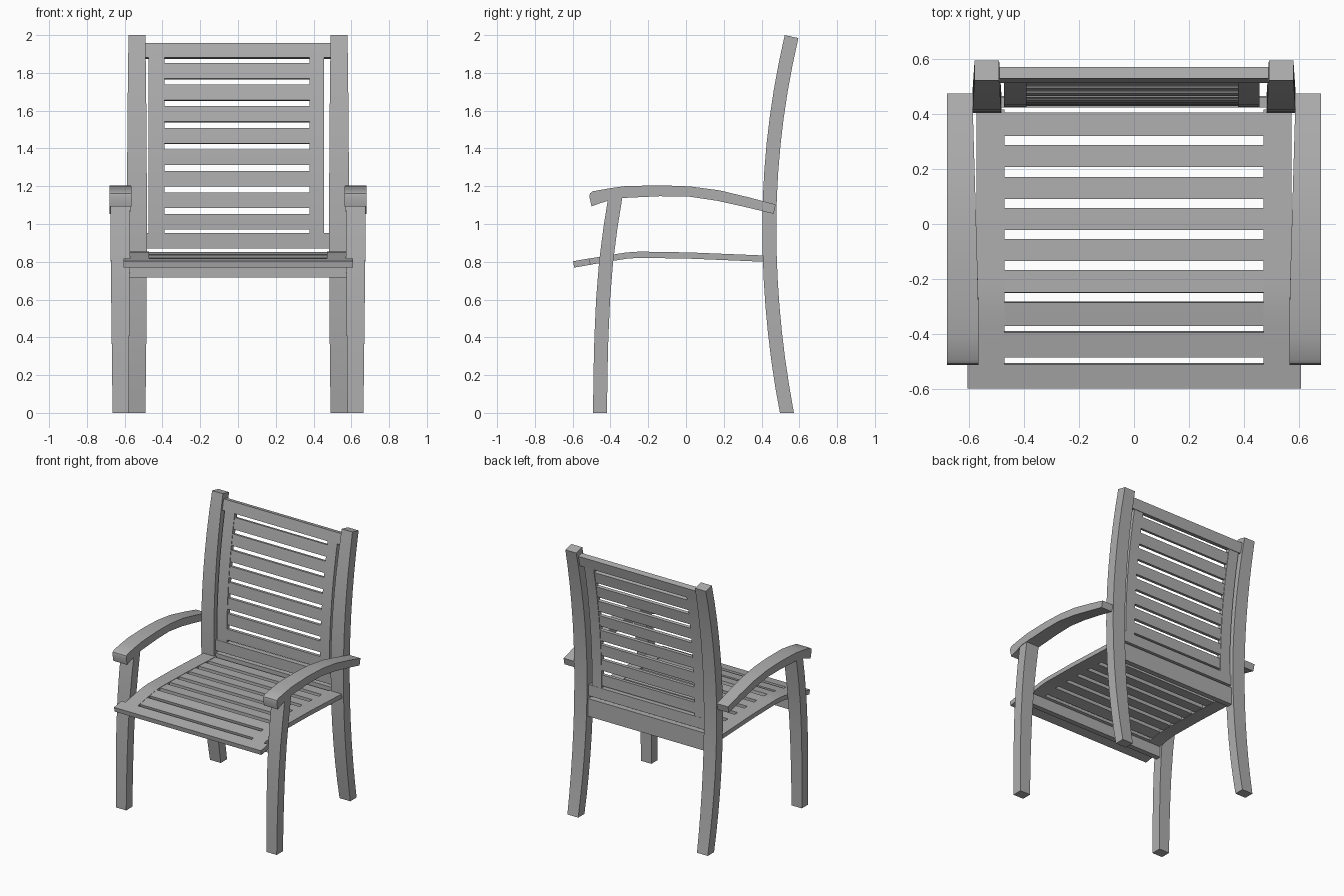
import bpy, bmesh
from mathutils import Vector

if "Cube" in bpy.data.objects:
    bpy.data.objects.remove(bpy.data.objects["Cube"])

# dark grey paint for every part
GREY = bpy.data.materials.new("dark_grey")
GREY.diffuse_color = (0.42, 0.42, 0.42, 1)
GREY.use_nodes = True
GREY.node_tree.nodes["Principled BSDF"].inputs["Base Color"].default_value = GREY.diffuse_color


def prism(name, rings, smooth=True):
    """Skin a chain of four-cornered rings into a closed bar."""
    bm = bmesh.new()
    vs = [[bm.verts.new(c) for c in r] for r in rings]
    for a, b in zip(vs, vs[1:]):
        for i in range(4):
            j = (i + 1) % 4
            bm.faces.new((a[i], a[j], b[j], b[i]))
    bm.faces.new(vs[0])
    bm.faces.new(vs[-1])
    bmesh.ops.recalc_face_normals(bm, faces=bm.faces)
    me = bpy.data.meshes.new(name)
    bm.to_mesh(me)
    bm.free()
    me.materials.append(GREY)
    ob = bpy.data.objects.new(name, me)
    bpy.context.collection.objects.link(ob)
    if smooth:
        bpy.ops.object.select_all(action='DESELECT')
        ob.select_set(True)
        bpy.context.view_layer.objects.active = ob
        bpy.ops.object.shade_smooth_by_angle()
    return ob


def sweep(name, path, thick, xs, flat_start=False):
    """Bar following a (y, z) path; xs(y, z) gives its two x limits."""
    pts = [Vector(p) for p in path]
    rings = []
    for i, p in enumerate(pts):
        t = (pts[min(i + 1, len(pts) - 1)] - pts[max(i - 1, 0)]).normalized()
        n = Vector((-t.y, t.x)) * thick / 2
        if flat_start and i == 0:
            n = Vector((-thick / 2, 0))
        x0, x1 = xs(*p)
        a, b = p + n, p - n
        rings.append([(x0, *a), (x1, *a), (x1, *b), (x0, *b)])
    return prism(name, rings)


def span(a, b, n):
    return [a + (b - a) * i / n for i in range(n + 1)]


def post_y(z):
    return 0.441 + (0.115 if z > 0.98 else 0.097) * (z - 0.98) ** 2


def seat_z(y):
    pts = [(-0.62, 0.782), (-0.36, 0.826), (-0.28, 0.838), (0.02, 0.833), (0.43, 0.816)]
    for (a, za), (b, zb) in zip(pts, pts[1:]):
        if y <= b:
            return za + (zb - za) * (y - a) / (b - a)
    return pts[-1][1]


def seat_bar(name, y0, y1, x0, x1, thick, n=2):
    return sweep(name, [(y, seat_z(y)) for y in span(y0, y1, n)], thick, lambda y, z: (x0, x1))


def back_bar(name, z0, z1, x0, x1, thick, n=2):
    return sweep(name, [(post_y(z), z) for z in span(z0, z1, n)], thick, lambda y, z: (x0, x1))


def box(name, x0, x1, y0, y1, z0, z1):
    return prism(name, [[(x, y0, z0), (x, y1, z0), (x, y1, z1), (x, y0, z1)] for x in (x0, x1)],
                 smooth=False)


# arm rest outline as (top, bottom) pairs of (y, z), rounded at the nose
ARM = [((-0.512, 1.146), (-0.50, 1.093)), ((-0.508, 1.162), (-0.485, 1.099)),
       ((-0.494, 1.173), (-0.46, 1.108)), ((-0.41, 1.188), (-0.38, 1.134)),
       ((-0.326, 1.200), (-0.31, 1.139)), ((-0.14, 1.205), (-0.14, 1.147)),
       ((0.02, 1.199), (0.01, 1.146)), ((0.178, 1.178), (0.165, 1.123)),
       ((0.337, 1.140), (0.322, 1.088)), ((0.475, 1.103), (0.464, 1.054))]

LEG = [(-0.455, 0), (-0.453, 0.2), (-0.448, 0.4), (-0.439, 0.6), (-0.423, 0.8),
       (-0.400, 0.98), (-0.373, 1.15)]

for side, s in (("left", -1), ("right", 1)):
    # curved rear post, slightly wider at the middle
    def post_x(y, z, s=s):
        w = 0.0525 - 0.008 * (z - 1) ** 2
        return s * (0.535 - w), s * (0.535 + w)
    sweep(side + "_back_post", [(post_y(z), z) for z in span(0, 1.992, 14)], 0.074, post_x, True)

    # front leg
    sweep(side + "_front_leg", LEG, 0.074,
          lambda y, z, s=s: (s * (0.579 - 0.008 * z), s * (0.664 + 0.012 * min(z, 1))), True)

    # arm rest, narrowing towards the back
    rings = []
    for t, b in ARM:
        xi, xo = s * (0.565 + 0.022 * max(0, t[0] + 0.3) / 0.75), s * 0.679
        rings.append([(xi, *t), (xo, *t), (xo, *b), (xi, *b)])
    prism(side + "_arm_rest", rings)

    # seat side rail
    x0, x1 = sorted((s * 0.47, s * 0.572))
    seat_bar(side + "_seat_rail", -0.512, 0.415, x0, x1, 0.033, 14)

# seat slats
SLATS = [(0.320, 0.404), (0.207, 0.287), (0.091, 0.171), (-0.022, 0.058), (-0.135, -0.055),
         (-0.250, -0.167), (-0.368, -0.284), (-0.483, -0.392)]
for i, (a, b) in enumerate(SLATS):
    seat_bar(f"seat_slat_{i + 1}", a, b, -0.475, 0.475, 0.028)
seat_bar("seat_front_slat", -0.595, -0.508, -0.605, 0.608, 0.034)

# aprons under the seat, the back one rising almost to the back panel
box("front_apron", -0.575, 0.575, -0.445, -0.405, 0.718, 0.80)
box("back_apron", -0.50, 0.50, 0.425, 0.465, 0.718, 0.85)

# back panel: rails, stiles and slats
back_bar("back_top_rail", 1.878, 1.955, -0.50, 0.50, 0.042)
back_bar("back_bottom_rail", 0.87, 0.952, -0.495, 0.495, 0.036)
back_bar("left_back_stile", 0.90, 1.885, -0.473, -0.39, 0.032, 8)
back_bar("right_back_stile", 0.90, 1.885, 0.378, 0.456, 0.032, 8)
for i in range(8):
    c = 1.011 + 0.114 * i
    back_bar(f"back_slat_{i + 1}", c - 0.041, c + 0.041, -0.395, 0.383, 0.024)
